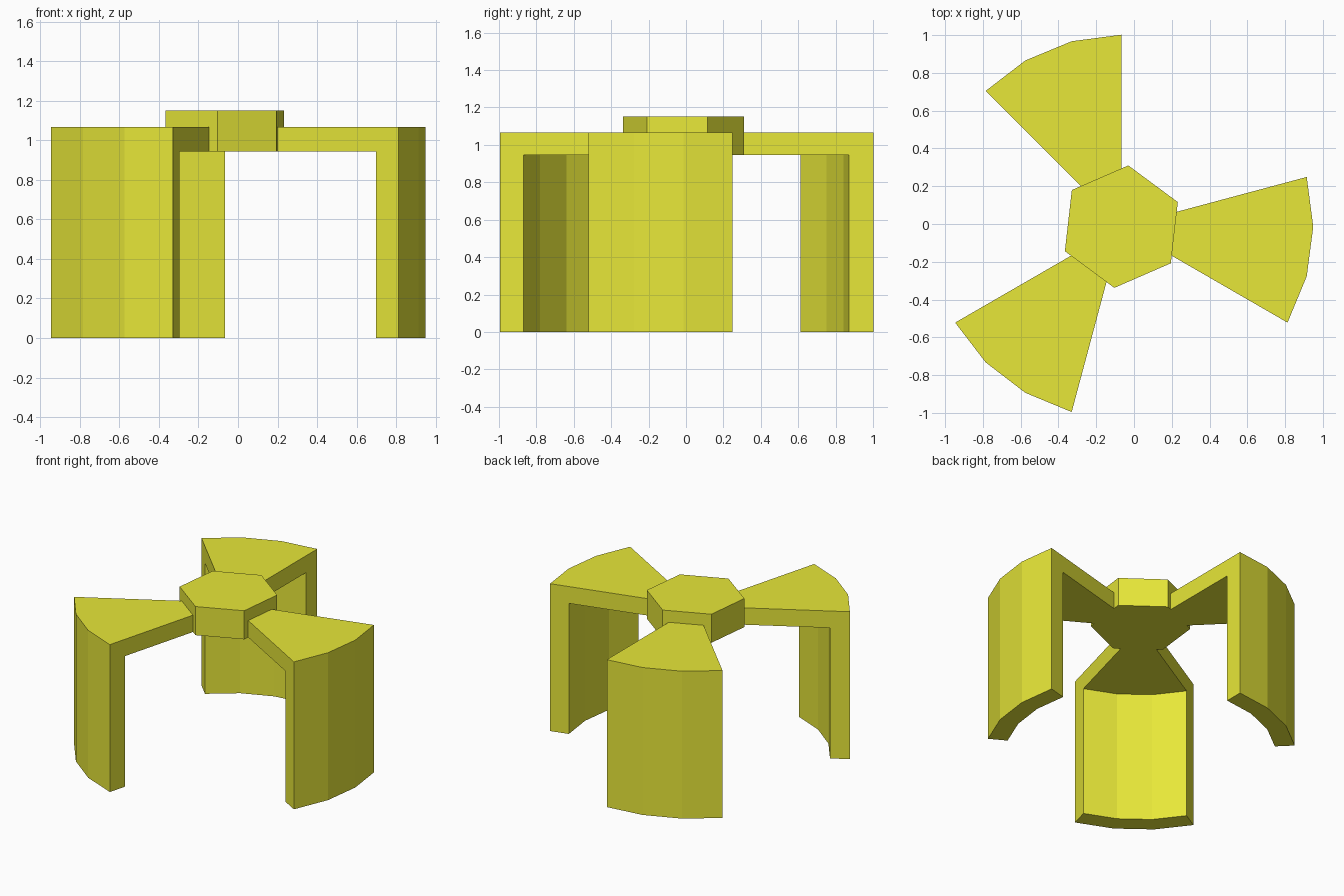
import bpy, bmesh
from math import sin, cos, radians

if "Cube" in bpy.data.objects:
    bpy.data.objects.remove(bpy.data.objects["Cube"])

CENTRE = (-0.067, -0.014)      # hub axis
HUB_R, APOTHEM = 0.326, 0.326 * cos(radians(30))
OUT_R, IN_R = 1.016, 0.885     # leg shell radii
UNDER, ARM_TOP, HUB_TOP = 0.945, 1.067, 1.152

mat = bpy.data.materials.new("yellow")
mat.diffuse_color = (0.8, 0.8, 0.04, 1)
mat.use_nodes = True
mat.node_tree.nodes["Principled BSDF"].inputs["Base Color"].default_value = mat.diffuse_color


def polar(r, deg, z):
    a = radians(deg)
    return (CENTRE[0] + r * cos(a), CENTRE[1] + r * sin(a), z)


def sweep(name, rings, bridge_caps=True):
    """Join equal-length rings of points into a closed flat-faced solid."""
    bm = bmesh.new()
    vs = [[bm.verts.new(p) for p in ring] for ring in rings]
    n = len(rings[0])
    for a, b in zip(vs, vs[1:]):
        for i in range(n):
            j = (i + 1) % n
            bm.faces.new((a[i], a[j], b[j], b[i]))
    bm.faces.new(vs[0])
    bm.faces.new(vs[-1])
    bmesh.ops.recalc_face_normals(bm, faces=bm.faces)
    me = bpy.data.meshes.new(name)
    bm.to_mesh(me)
    bm.free()
    me.materials.append(mat)
    bpy.context.collection.objects.link(bpy.data.objects.new(name, me))


# Hexagonal hub
sweep("hub", [[polar(HUB_R, 23.5 + 60 * k, z) for k in range(6)]
              for z in (UNDER, HUB_TOP)])

# Three wedge arms with curved legs: an L profile swept over 45 degrees
for k in range(3):
    rings = []
    for a in (-30, -15, 0, 15):
        start = APOTHEM / cos(radians(a + 6.5))   # meets the hub side
        profile = [(start, UNDER), (start, ARM_TOP), (OUT_R, ARM_TOP),
                   (OUT_R, 0), (IN_R, 0), (IN_R, UNDER)]
        rings.append([polar(r, a + 120 * k, z) for r, z in profile])
    sweep(f"arm_and_leg_{k + 1}", rings)
